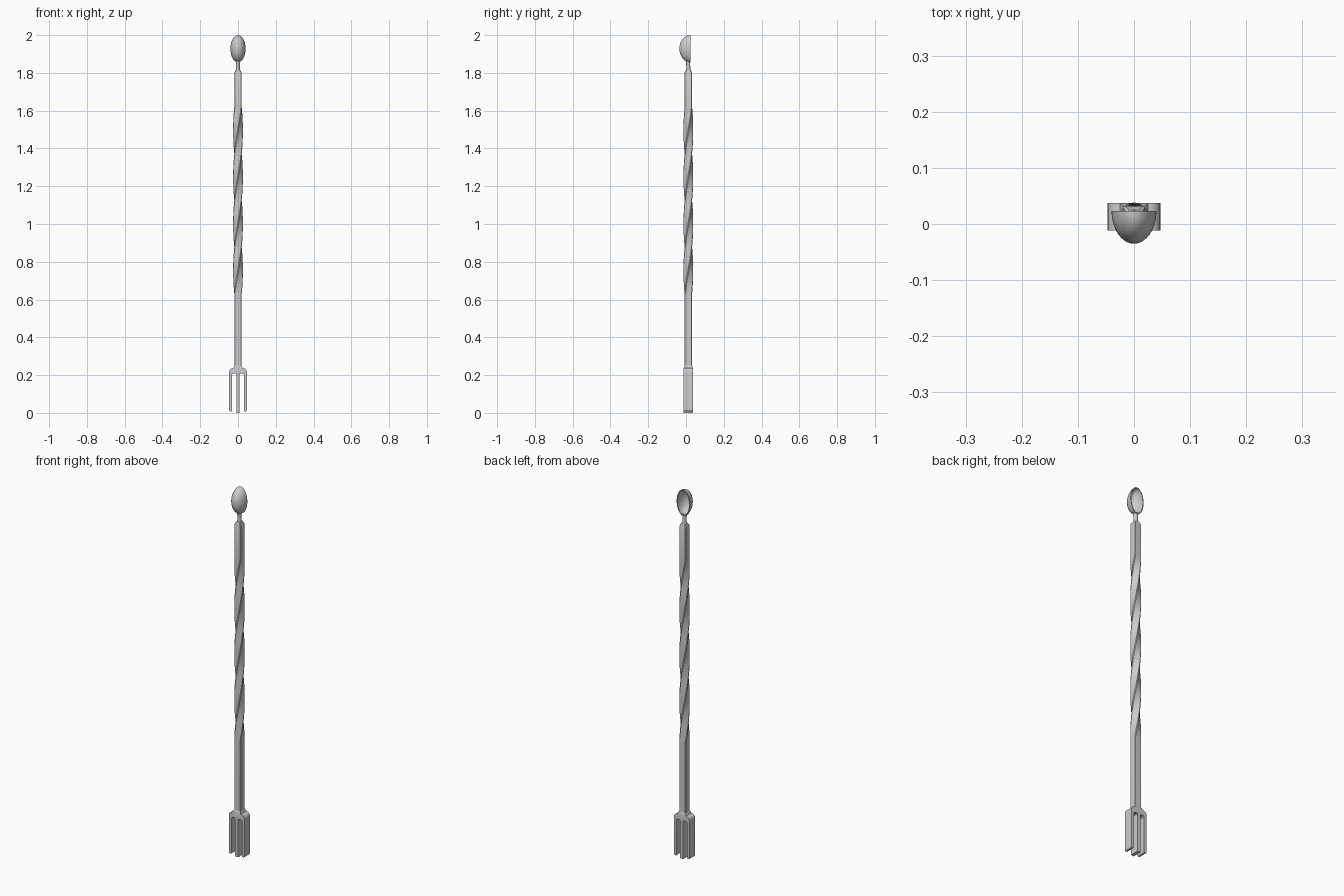
import bpy, bmesh, math
from mathutils import Matrix, Vector

if "Cube" in bpy.data.objects:
    bpy.data.objects.remove(bpy.data.objects["Cube"])

CY = 0.0125   # depth position of the bar's axis


def finish(name, bm, angle=30):
    bmesh.ops.recalc_face_normals(bm, faces=bm.faces)
    me = bpy.data.meshes.new(name)
    bm.to_mesh(me)
    bm.free()
    ob = bpy.data.objects.new(name, me)
    bpy.context.collection.objects.link(ob)
    bpy.ops.object.select_all(action='DESELECT')
    bpy.context.view_layer.objects.active = ob
    ob.select_set(True)
    bpy.ops.object.shade_smooth_by_angle(angle=math.radians(angle))
    return ob


def loft(name, rings):
    """Join vertex rings (equal point counts) with quads and cap the ends."""
    bm = bmesh.new()
    vs = [[bm.verts.new(p) for p in r] for r in rings]
    n = len(vs[0])
    for a, b in zip(vs, vs[1:]):
        for i in range(n):
            j = (i + 1) % n
            bm.faces.new((a[i], a[j], b[j], b[i]))
    bm.faces.new(vs[0])
    bm.faces.new(vs[-1])
    return finish(name, bm)


def square_ring(z, h, chamfer, turn=0.0):
    k = h - chamfer
    pts = [(h, -k), (h, k), (k, h), (-k, h), (-h, k), (-h, -k), (-k, -h), (k, -h)]
    c, s = math.cos(turn), math.sin(turn)
    return [(x * c - y * s, CY + x * s + y * c, z) for x, y in pts]


# square bar: straight ends with a twisted middle
H, C = 0.0195, 0.003
Z0, Z1, STEPS = 0.63, 1.62, 72
rings = [square_ring(0.225, H, C)]
for i in range(STEPS + 1):
    t = i / STEPS
    rings.append(square_ring(Z0 + (Z1 - Z0) * t, H, C, math.tau * t))
rings += [square_ring(1.80, H, C, math.tau), square_ring(1.815, 0.0125, 0.004, math.tau)]
loft("twisted_handle", rings)

# slim neck under the spoon
loft("spoon_neck", [[(r * math.cos(a * math.tau / 16), CY - dy + r * math.sin(a * math.tau / 16), z)
                     for a in range(16)]
                    for z, r, dy in ((1.81, 0.0125, 0), (1.825, 0.0105, 0), (1.85, 0.0105, 0.001),
                                     (1.866, 0.012, 0.003))])

# spoon bowl: half an egg, hollow towards the back
bm = bmesh.new()
bmesh.ops.create_uvsphere(bm, u_segments=40, v_segments=24, radius=1)
bmesh.ops.bisect_plane(bm, geom=bm.verts[:] + bm.edges[:] + bm.faces[:], dist=1e-4,
                       plane_co=(0, 0, 0), plane_no=(0, 1, 0), clear_outer=True)
bmesh.ops.scale(bm, vec=(0.04, 0.058, 0.072), verts=bm.verts)
bmesh.ops.translate(bm, vec=(0, 0.023, 1.928), verts=bm.verts)
# make sure normals face away from the hollow before thickening
bmesh.ops.recalc_face_normals(bm, faces=bm.faces)
mid = Vector((0, 0.023, 1.928))
for f in bm.faces:
    if f.normal.dot(f.calc_center_median() - mid) < 0:
        f.normal_flip()
me = bpy.data.meshes.new("spoon_bowl")
bm.to_mesh(me)
bm.free()
bowl = bpy.data.objects.new("spoon_bowl", me)
bpy.context.collection.objects.link(bowl)
sol = bowl.modifiers.new("wall", 'SOLIDIFY')
sol.thickness = 0.005
sol.offset = -1
bpy.ops.object.select_all(action='DESELECT')
bpy.context.view_layer.objects.active = bowl
bowl.select_set(True)
bpy.ops.object.modifier_apply(modifier="wall")
bpy.ops.object.shade_smooth_by_angle(angle=math.radians(40))

# fork head: right half of the outline, mirrored, then extruded in depth
W, TOP, GAP, R = 0.047, 0.237, 0.208, 0.022
half = [(0.009, 0.0), (0.009, GAP - 0.004), (0.012, GAP), (0.025, GAP), (0.031, GAP - 0.006),
        (0.031, 0.014), (0.034, 0.008), (0.043, 0.008), (W, 0.014)]
half += [(W - R + R * math.cos(a), TOP - R + R * math.sin(a))
         for a in (i * math.pi / 12 for i in range(7))]
half += [(0.0195, 0.25)]
outline = half + [(-x, z) for x, z in reversed(half)]
bm = bmesh.new()
face = bm.faces.new([bm.verts.new((x, CY - 0.0245, z)) for x, z in outline])
ext = bmesh.ops.extrude_face_region(bm, geom=[face])
bmesh.ops.translate(bm, vec=(0, 0.049, 0),
                    verts=[g for g in ext['geom'] if isinstance(g, bmesh.types.BMVert)])
# slope the shoulder back to the bar's thickness
for v in bm.verts:
    if v.co.z > 0.245:
        v.co.y = CY + (v.co.y - CY) * 0.0195 / 0.0245
bmesh.ops.triangulate(bm, faces=[f for f in bm.faces if len(f.verts) > 4])
fork = finish("fork_head", bm)
